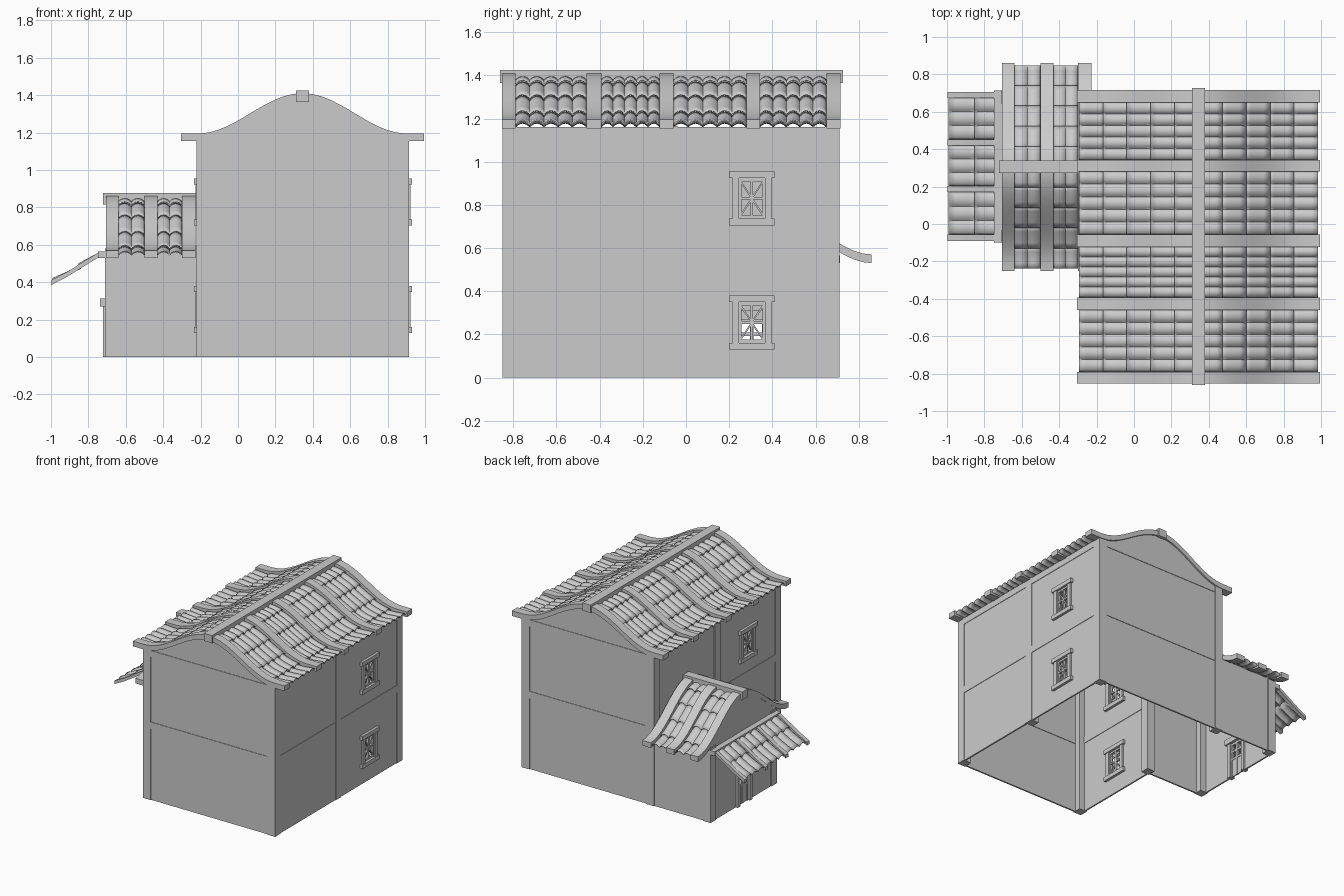
import bpy, bmesh, math
from mathutils import Matrix

if "Cube" in bpy.data.objects:
    bpy.data.objects.remove(bpy.data.objects["Cube"])

grey = bpy.data.materials.new("plain_grey")
grey.use_nodes = True
grey.diffuse_color = (0.6, 0.6, 0.6, 1)
grey.node_tree.nodes["Principled BSDF"].inputs["Base Color"].default_value = (0.6, 0.6, 0.6, 1)


def finish(name, bm, smooth=False):
    bmesh.ops.recalc_face_normals(bm, faces=bm.faces)
    mesh = bpy.data.meshes.new(name)
    bm.to_mesh(mesh)
    bm.free()
    mesh.materials.append(grey)
    ob = bpy.data.objects.new(name, mesh)
    bpy.context.collection.objects.link(ob)
    if smooth:
        bpy.ops.object.select_all(action='DESELECT')
        ob.select_set(True)
        bpy.context.view_layer.objects.active = ob
        bpy.ops.object.shade_smooth_by_angle(angle=math.radians(35))
    return ob


def box(bm, x, y, z, turn=0):
    """Box from (low, high) pairs, optionally turned about x."""
    mid = [(a + b) / 2 for a, b in (x, y, z)]
    size = [b - a for a, b in (x, y, z)]
    m = Matrix.Translation(mid) @ Matrix.Rotation(turn, 4, 'X') @ Matrix.Diagonal((*size, 1))
    bmesh.ops.create_cube(bm, size=1, matrix=m)


def boxes(name, items):
    bm = bmesh.new()
    for item in items:
        box(bm, *item)
    return finish(name, bm)


def prism(bm, loop, u0, u1, place):
    """Closed (d, z) outline extruded along u."""
    ends = [[bm.verts.new(place(u, d, z)) for d, z in loop] for u in (u0, u1)]
    for ring in ends:
        bm.faces.new(ring)
    for i in range(len(loop)):
        j = (i + 1) % len(loop)
        bm.faces.new((ends[0][i], ends[0][j], ends[1][j], ends[1][i]))


# Roof profiles: height of the roof top at distance d from the ridge
def main_top(d):
    return 1.195 + 0.108 * (1 + math.cos(math.pi * min(abs(d) / 0.56, 1)))


def annex_top(d):
    return 0.57 + 0.147 * (1 + math.cos(math.pi * min(abs(d) / 0.56, 1)))


def porch_top(d):
    return 0.56 - 0.62 * max(0, d - 0.03) + 0.1 * max(0, d - 0.2)


def at_main(u, d, z):
    return (0.345 + d, u, z)


def at_annex(u, d, z):
    return (u, 0.305 + d, z)


def at_porch(u, d, z):
    return (-0.715 - d, u, z)


def steps(a, b, n):
    return [a + (b - a) * i / n for i in range(n + 1)]


def ribs(name, top, place, d0, d1, spans, thick):
    ds = steps(d0, d1, 26)
    loop = [(d, top(d)) for d in ds] + [(d, top(d) - thick) for d in reversed(ds)]
    bm = bmesh.new()
    for u0, u1 in spans:
        prism(bm, loop, u0, u1, place)
    finish(name, bm, True)


def tiles(name, top, place, sides, d1, rows, spans, count, drop, d0=0.0):
    """Overlapping rows of rounded tiles filling the gaps between the ribs."""
    bm = bmesh.new()
    arc = 6
    for s in sides:
        for u0, u1 in zip([b for a, b in spans], [a for a, b in spans[1:]]):
            for k in range(rows):
                a = d0 + (d1 - d0) * k / rows
                b = d0 + (d1 - d0) * (k + 1) / rows
                grid = []
                for d in steps(max(a - 0.012, 0), b, 4):
                    lift = 0.012 * (d - a) / (b - a) - drop
                    line = []
                    for i in range(count * arc + 1):
                        bump = 0.017 * abs(math.sin(math.pi * i / arc)) ** 0.8
                        u = u0 + (u1 - u0) * i / (count * arc)
                        line.append(bm.verts.new(place(u, s * d, top(d) + lift + bump)))
                    grid.append(line)
                for p, q in zip(grid, grid[1:]):
                    for i in range(len(p) - 1):
                        f = bm.faces.new((p[i], p[i + 1], q[i + 1], q[i]))
                        f.normal_update()
                        if f.normal.z < 0:
                            f.normal_flip()
    ob = finish(name, bm, True)
    solid = ob.modifiers.new("thickness", 'SOLIDIFY')
    solid.thickness = 0.006
    solid.offset = 0


# Main roof
main_spans = [(-0.852, -0.79), (-0.46, -0.392), (-0.122, -0.057), (0.28, 0.342), (0.65, 0.716)]
ribs("main_roof_ribs", main_top, at_main, -0.65, 0.65, main_spans, 0.04)
tiles("main_roof_tiles", main_top, at_main, (-1, 1), 0.638, 5, main_spans, 5, 0.036)
boxes("main_ridge_beam", [((0.31, 0.38), (-0.862, 0.728), (1.365, 1.425))])

# Annex roof
annex_spans = [(-0.706, -0.64), (-0.5, -0.43), (-0.3, -0.228)]
ribs("annex_roof_ribs", annex_top, at_annex, -0.555, 0.555, annex_spans, 0.04)
tiles("annex_roof_tiles", annex_top, at_annex, (-1, 1), 0.543, 5, annex_spans, 2, 0.036)
boxes("annex_ridge_beam", [((-0.722, -0.21), (0.272, 0.34), (0.815, 0.878))])

# Porch roof
porch_spans = [(-0.09, -0.057), (0.17, 0.203), (0.42, 0.453), (0.675, 0.706)]
ribs("porch_roof_ribs", porch_top, at_porch, 0, 0.283, porch_spans, 0.026)
tiles("porch_roof_tiles", porch_top, at_porch, (1,), 0.275, 2, porch_spans, 3, 0.024)
boxes("porch_wall_beam", [((-0.748, -0.7), (-0.1, 0.714), (0.53, 0.565))])


# Gable walls reaching up to the roof underside
def gable(name, top, place, half, u, notch=()):
    ds = steps(-half, half, 26)
    loop = [(-half, 0)] + list(notch) + [(half, 0)]
    loop += [(d, top(d) - 0.036) for d in reversed(ds)]
    bm = bmesh.new()
    prism(bm, loop, u - 0.006, u + 0.006, place)
    finish(name, bm)


gable("front_wall", main_top, at_main, 0.555, -0.838)
gable("back_wall", main_top, at_main, 0.555, 0.698)
gable("annex_gable_wall", annex_top, at_annex, 0.395, -0.698,
      [(-0.065, 0), (-0.065, 0.27), (0.065, 0.27), (0.065, 0)])

# Long walls with window openings
LEVELS = (0.255, 0.83)
HALF_W, HALF_H = 0.062, 0.088


def side_wall(name, x, y0, y1, centre):
    xs = (x - 0.006, x + 0.006)
    items = [(xs, (y0, centre - HALF_W), (0, 1.16)), (xs, (centre + HALF_W, y1), (0, 1.16))]
    edges = [0] + [z + s * HALF_H for z in LEVELS for s in (-1, 1)] + [1.16]
    for z0, z1 in zip(edges[::2], edges[1::2]):
        items.append((xs, (centre - HALF_W, centre + HALF_W), (z0, z1)))
    boxes(name, items)


side_wall("left_wall_back", 0.903, -0.07, 0.69, 0.305)
boxes("left_wall_front", [((0.897, 0.909), (-0.83, -0.07), (0, 1.16))])
side_wall("right_wall_front", -0.208, -0.83, -0.09, -0.445)
boxes("right_wall_upper", [((-0.214, -0.202), (-0.09, 0.69), (0.56, 1.16))])
boxes("annex_side_walls", [((-0.69, -0.22), (y - 0.006, y + 0.006), (0, 0.59)) for y in (-0.088, 0.698)])

# Timber posts
P = 0.066
main_posts = [((x, x + P), (y, y + P), (0, 1.165)) for x in (-0.222, 0.848) for y in (-0.85, -0.105, 0.645)]
boxes("main_posts", main_posts)
boxes("annex_posts", [((-0.71, -0.71 + P), (y, y + P), (0, 0.58)) for y in (-0.1, 0.645)])

# Timber beams at the floor line and under the gables
beams = []
for z in ((0.55, 0.605), (1.11, 1.16)):
    for y in (-0.838, 0.698):
        beams.append(((-0.2, 0.89), (y - 0.01, y + 0.01), z))
    for x in (-0.208, 0.903):
        beams.append(((x - 0.01, x + 0.01), (-0.83, 0.69), z))
boxes("wall_beams", beams)


# Windows: frame, sash and lattice
def window(name, x, y, z):
    def bar(y0, y1, z0, z1, depth, turn=0):
        return ((x - depth, x + depth), (y + y0, y + y1), (z + z0, z + z1), turn)
    items = [bar(-0.105, 0.105, s * 0.11 - 0.016, s * 0.11 + 0.016, 0.026) for s in (-1, 1)]
    items += [bar(s * 0.075 - 0.015, s * 0.075 + 0.015, -0.1, 0.1, 0.02) for s in (-1, 1)]
    items += [bar(s * 0.055 - 0.006, s * 0.055 + 0.006, -0.09, 0.09, 0.01) for s in (-1, 1)]
    items += [bar(-0.06, 0.06, s * 0.085 - 0.007, s * 0.085 + 0.007, 0.01) for s in (-1, 1)]
    items += [bar(-0.006, 0.006, -0.09, 0.09, 0.008), bar(-0.06, 0.06, -0.006, 0.006, 0.008)]
    for sy in (-1, 1):
        for sz in (-1, 1):
            cy, cz = sy * 0.028, sz * 0.043
            items.append(bar(cy - 0.043, cy + 0.043, cz - 0.004, cz + 0.004, 0.006, sy * sz * 0.98))
    boxes(name, items)


for level, z in zip(("lower", "upper"), LEVELS):
    window("left_window_" + level, 0.903, 0.305, z)
    window("right_window_" + level, -0.208, -0.445, z)

# Door under the porch
jambs = [((-0.722, -0.68), (0.305 + s * 0.075 - 0.015, 0.305 + s * 0.075 + 0.015), (0, 0.275)) for s in (-1, 1)]
boxes("door_frame", jambs + [((-0.738, -0.67), (0.2, 0.41), (0.27, 0.312))])
stiles = [((-0.706, -0.69), (y - 0.008, y + 0.008), (0, 0.27)) for y in (0.25, 0.305, 0.36)]
rails = [((-0.706, -0.69), (0.24, 0.37), (z - 0.008, z + 0.008)) for z in (0.14, 0.2, 0.26)]
boxes("door_leaf", stiles + rails + [((-0.702, -0.694), (0.24, 0.37), (0, 0.14))])
